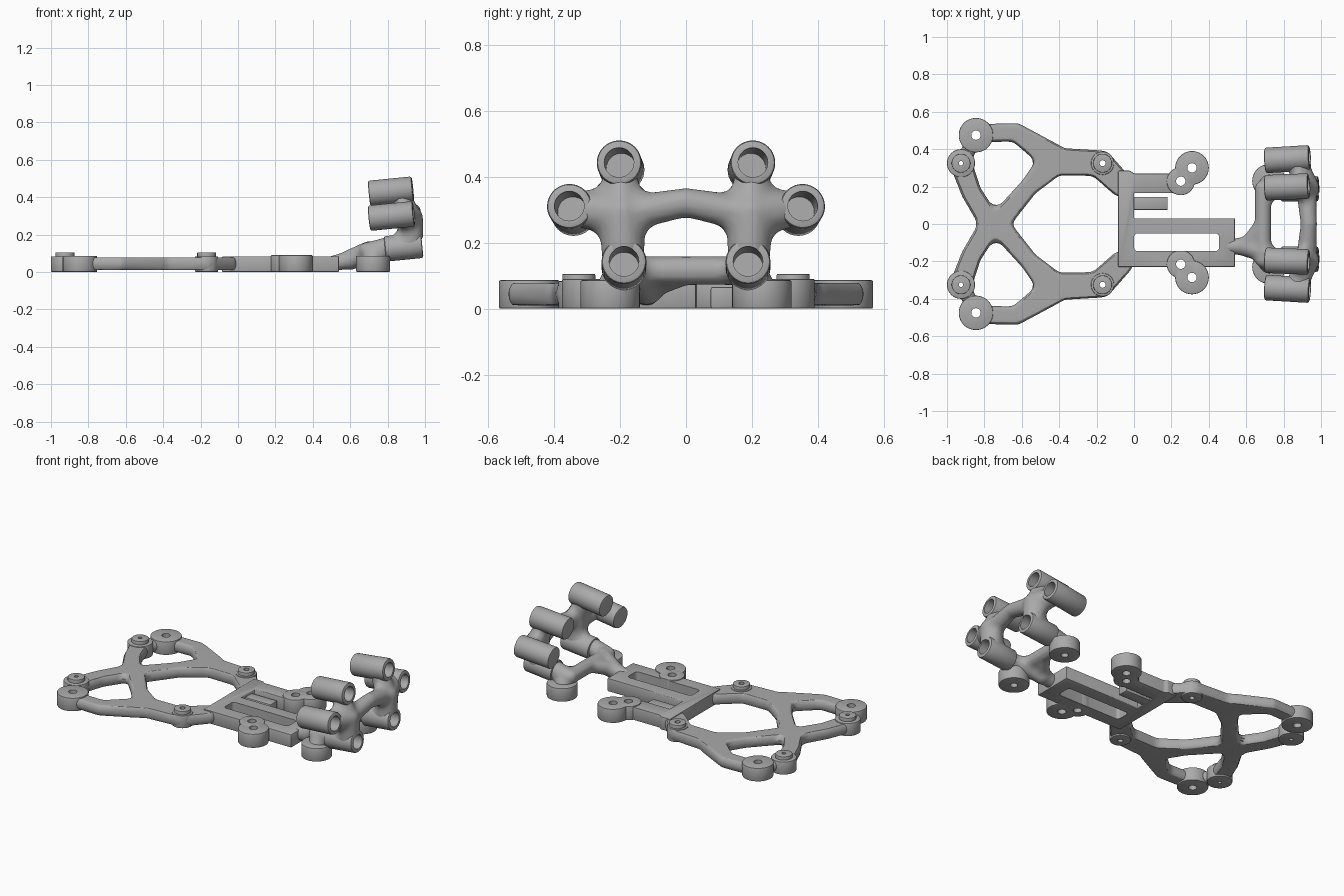
import bpy, bmesh, math
from mathutils import Vector, Matrix

cube = bpy.data.objects.get("Cube")
if cube:
    bpy.data.objects.remove(cube)

grey = bpy.data.materials.new("matte_grey")
grey.use_nodes = True
grey.diffuse_color = (0.4, 0.4, 0.4, 1)
grey.node_tree.nodes["Principled BSDF"].inputs["Base Color"].default_value = (0.4, 0.4, 0.4, 1)

SIDES = (1, -1)
FILLET = 0.025

# Points of a unit ball, shared by all limbs
ball = bmesh.new()
bmesh.ops.create_icosphere(ball, subdivisions=3, radius=1)
BALL = [v.co.copy() for v in ball.verts]
ball.free()


def to_object(name, bm):
    bmesh.ops.recalc_face_normals(bm, faces=bm.faces)
    mesh = bpy.data.meshes.new(name)
    bm.to_mesh(mesh)
    bm.free()
    mesh.materials.append(grey)
    obj = bpy.data.objects.new(name, mesh)
    bpy.context.collection.objects.link(obj)
    return obj


def rod(bm, start, end, r, seg=40):
    """Solid cylinder between two points."""
    a, b = Vector(start), Vector(end)
    turn = (b - a).to_track_quat('Z', 'Y').to_matrix().to_4x4()
    bmesh.ops.create_cone(bm, cap_ends=True, segments=seg, radius1=r, radius2=r,
                          depth=(b - a).length,
                          matrix=Matrix.Translation((a + b) / 2) @ turn)


def limb(bm, a, b, ra, rb, half_height=1):
    """Hull of two flattened balls, grown so the later shrink leaves fillets."""
    h = half_height + FILLET
    verts = []
    for centre, r in ((a, ra), (b, rb)):
        for unit in BALL:
            p = unit * (r + FILLET)
            p.z = max(-h, min(h, p.z))
            verts.append(bm.verts.new(p + Vector(centre)))
    bmesh.ops.convex_hull(bm, input=verts)
    loose = [v for v in bm.verts if not v.link_faces]
    bmesh.ops.delete(bm, geom=loose, context='VERTS')


def block(bm, outline, low, high):
    """Extruded outline."""
    base = bm.faces.new([bm.verts.new((x, y, low)) for x, y in outline])
    top = bmesh.ops.extrude_face_region(bm, geom=[base], use_keep_orig=True)["geom"]
    for v in top:
        if isinstance(v, bmesh.types.BMVert):
            v.co.z = high


def rect(x0, x1, y0, y1):
    return [(x0, y0), (x1, y0), (x1, y1), (x0, y1)]


solids, cutter = [], bmesh.new()


def crisp(name, bm, bevel=0.005):
    obj = to_object(name, bm)
    mod = obj.modifiers.new("edge", 'BEVEL')
    mod.width, mod.segments = bevel, 2
    mod.limit_method = 'ANGLE'
    solids.append(obj)


def organic(name, bm):
    obj = to_object(name, bm)
    mod = obj.modifiers.new("fuse", 'REMESH')
    mod.mode, mod.voxel_size = 'VOXEL', 0.01
    mod = obj.modifiers.new("soften", 'SMOOTH')
    mod.factor, mod.iterations = 0.5, 6
    mod = obj.modifiers.new("shrink", 'DISPLACE')
    mod.strength, mod.mid_level = -FILLET, 0
    mod = obj.modifiers.new("relax", 'SMOOTH')
    mod.factor, mod.iterations = 0.5, 3
    solids.append(obj)


def boss(name, x, y, r, top, hole, cap=0, hole_top=0.2):
    bm = bmesh.new()
    rod(bm, (x, y, 0), (x, y, top), r)
    crisp(name, bm)
    if cap:
        bm = bmesh.new()
        rod(bm, (x, y, top - 0.02), (x, y, 0.105), cap)
        crisp(name + "_cap", bm, 0.003)
    rod(cutter, (x, y, -0.05), (x, y, hole_top), hole, 24)


# Branching arms of the flat frame
bm = bmesh.new()
Z, H = 0.044, 0.034
limb(bm, (-0.775, 0, Z), (-0.73, 0, Z), 0.07, 0.07, H)
for s in SIDES:
    arms = [((-0.92, 0.31), (-0.87, 0.17), 0.06, 0.055),
            ((-0.87, 0.17), (-0.765, 0), 0.055, 0.06),
            ((-0.73, 0), (-0.56, 0.2), 0.06, 0.05),
            ((-0.56, 0.2), (-0.43, 0.335), 0.05, 0.08),
            ((-0.92, 0.325), (-0.845, 0.47), 0.04, 0.04),
            ((-0.845, 0.485), (-0.63, 0.49), 0.05, 0.05),
            ((-0.63, 0.49), (-0.44, 0.36), 0.05, 0.075),
            ((-0.43, 0.335), (-0.19, 0.325), 0.075, 0.07),
            ((-0.18, 0.32), (-0.07, 0.21), 0.075, 0.065)]
    for (ax, ay), (bx, by), ra, rb in arms:
        limb(bm, (ax, ay * s, Z), (bx, by * s, Z), ra, rb, H)
organic("branching_arms", bm)

# Round bosses on the frame, the plate and the feet
for s, side in zip(SIDES, ("left", "right")):
    boss(side + "_corner_boss", -0.845, 0.475 * s, 0.092, 0.086, 0.025)
    boss(side + "_outer_boss", -0.925, 0.325 * s, 0.075, 0.083, 0.012, 0.05)
    boss(side + "_inner_boss", -0.168, 0.325 * s, 0.062, 0.083, 0.016, 0.05)
    boss(side + "_plate_boss_far", 0.31, 0.293 * s + 0.007, 0.09, 0.09, 0.025)
    boss(side + "_plate_boss_near", 0.25, 0.222 * s + 0.007, 0.075, 0.09, 0.025)
    boss(side + "_foot", 0.722, 0.23 * s, 0.09, 0.086, 0.022, hole_top=0.05)

# Slotted centre plate with its short rib
bm = bmesh.new()
block(bm, [(-0.085, -0.23), (0.54, -0.23), (0.54, 0.03), (0, 0.03), (0, 0.165),
           (0.22, 0.165), (0.22, 0.27), (0, 0.27), (-0.02, 0.285), (-0.085, 0.285)], 0, 0.084)
crisp("centre_plate", bm)
bm = bmesh.new()
block(bm, rect(-0.01, 0.18, 0.075, 0.145), 0, 0.065)
crisp("short_rib", bm)
window = bmesh.new()
block(window, rect(0, 0.455, -0.145, -0.05), -0.05, 0.2)
upright = [e for e in window.edges
           if abs(e.verts[0].co.z - e.verts[1].co.z) > 0.1]
bmesh.ops.bevel(window, geom=upright, offset=0.02, segments=4, profile=0.5, affect='EDGES')
temp = bpy.data.meshes.new("window_shape")
window.to_mesh(temp)
window.free()
cutter.from_mesh(temp)
bpy.data.meshes.remove(temp)

# Neck and upright web that carry the tubes
bm = bmesh.new()
limb(bm, (0.5, -0.12, 0.045), (0.6, -0.12, 0.065), 0.04, 0.05)
limb(bm, (0.6, -0.12, 0.065), (0.7, -0.15, 0.11), 0.055, 0.055)
limb(bm, (0.61, -0.11, 0.075), (0.69, 0, 0.115), 0.045, 0.042)
limb(bm, (0.69, -0.19, 0.115), (0.69, 0.19, 0.115), 0.044, 0.044)
for s in SIDES:
    node, low = (0.92, 0.195 * s, 0.285), (0.925, 0.19 * s, 0.155)
    limb(bm, node, (0.87, 0.335 * s, 0.305), 0.07, 0.055)
    limb(bm, node, (0.86, 0.2 * s, 0.43), 0.065, 0.05)
    limb(bm, node, low, 0.07, 0.065)
    limb(bm, node, (0.935, 0, 0.322), 0.055, 0.044)
    limb(bm, low, (0.7, 0.19 * s, 0.11), 0.065, 0.05)
    limb(bm, (0.72, 0.225 * s, 0.055), (0.74, 0.19 * s, 0.12), 0.05, 0.05)
organic("tube_web", bm)

# Six tubes with open mouths at the +x end
for s, side in zip(SIDES, ("left", "right")):
    for name, mouth, splay, length in (("upper", (0.935, 0.203, 0.443), 0.04, 0.235),
                                       ("middle", (0.94, 0.354, 0.311), 0.06, 0.24),
                                       ("lower", (0.985, 0.188, 0.143), 0, 0.2)):
        end = Vector((mouth[0], mouth[1] * s, mouth[2]))
        axis = Vector((1, splay * s, 0.1)).normalized()
        bm = bmesh.new()
        rod(bm, end - axis * length, end, 0.068)
        crisp(side + "_" + name + "_tube", bm, 0.01)
        rod(cutter, end - axis * 0.17, end + axis * 0.08, 0.045, 32)

# Drill every solid, then fix the result and shade it
drill = to_object("hole_cutter", cutter)
drill.hide_render = True
for obj in solids:
    mod = obj.modifiers.new("holes", 'BOOLEAN')
    mod.operation, mod.object, mod.solver = 'DIFFERENCE', drill, 'EXACT'
bpy.context.view_layer.update()
graph = bpy.context.evaluated_depsgraph_get()
baked = [bpy.data.meshes.new_from_object(o.evaluated_get(graph)) for o in solids]
for obj, mesh in zip(solids, baked):
    obj.modifiers.clear()
    obj.data = mesh
    mesh.materials.clear()
    mesh.materials.append(grey)
bpy.data.objects.remove(drill)
bpy.ops.object.select_all(action='DESELECT')
for obj in solids:
    obj.select_set(True)
bpy.context.view_layer.objects.active = solids[0]
bpy.ops.object.shade_smooth_by_angle(angle=math.radians(35))
